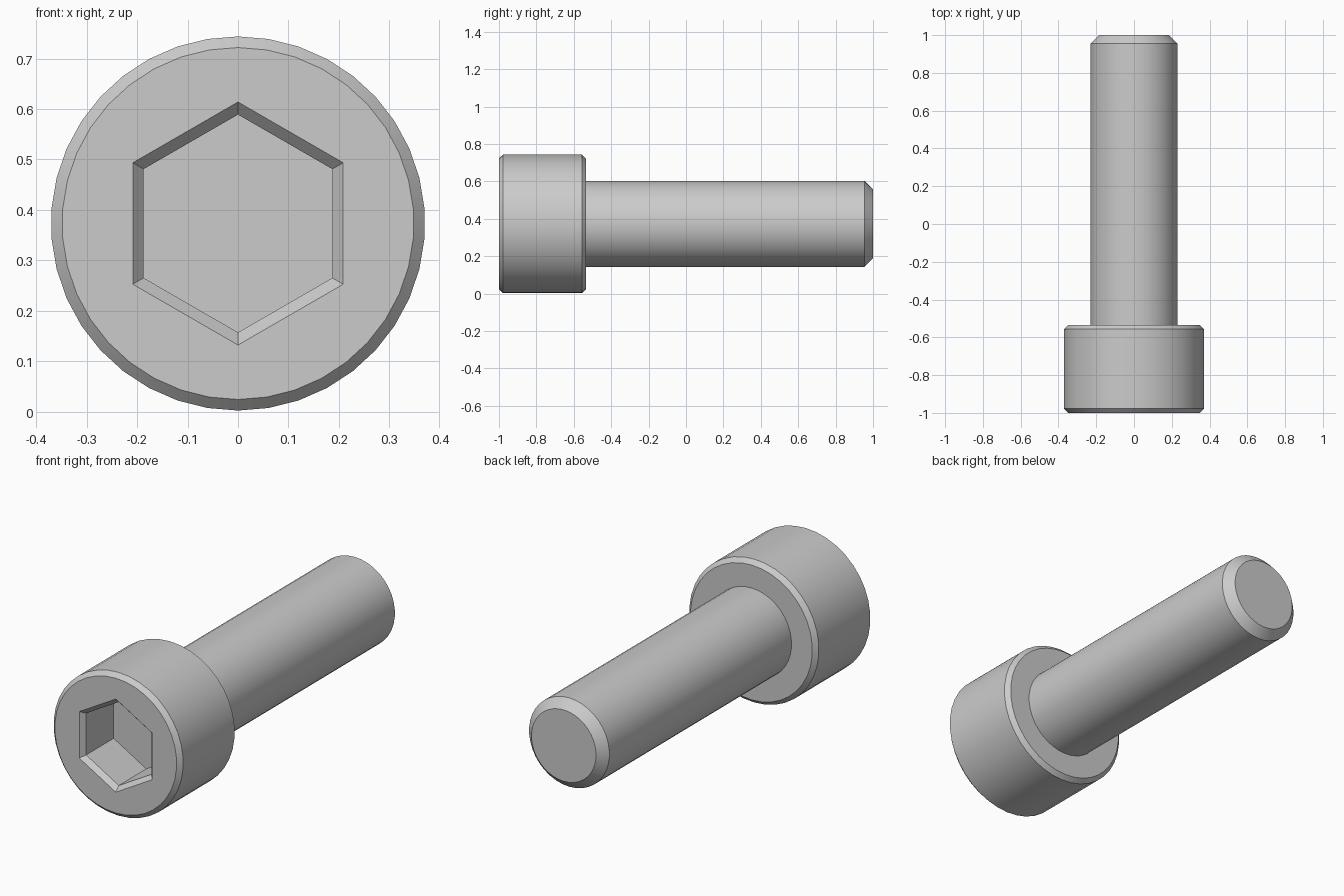
import bpy, bmesh
from math import sin, cos, tau, radians

if "Cube" in bpy.data.objects:
    bpy.data.objects.remove(bpy.data.objects["Cube"])

CENTRE_Z = 0.373
SIDES = 38


def ring(bm, sides, radius, y):
    """Regular polygon of verts around the bolt axis, first corner straight up."""
    return [bm.verts.new((radius * sin(tau * i / sides), y,
                          CENTRE_Z + radius * cos(tau * i / sides)))
            for i in range(sides)]


def loft(bm, sides, profile):
    """Skin a list of (radius, y) stations; returns the rings."""
    rings = [ring(bm, sides, r, y) for r, y in profile]
    for a, b in zip(rings, rings[1:]):
        for i in range(sides):
            j = (i + 1) % sides
            bm.faces.new((a[i], a[j], b[j], b[i]))
    return rings


def loop_edges(bm, verts):
    return [bm.edges.get((verts[i - 1], verts[i])) for i in range(len(verts))]


bm = bmesh.new()

# Chamfered head, stepping down to the shank with its chamfered tip
body = loft(bm, SIDES, [(0.349, -1.0), (0.371, -0.978), (0.371, -0.557), (0.349, -0.535),
                        (0.23, -0.535), (0.23, 0.955), (0.185, 1.0)])
bm.faces.new(body[-1])

# Hexagonal socket with a bevelled mouth and flat floor
socket = loft(bm, 6, [(0.241, -1.0), (0.216, -0.975), (0.216, -0.75)])
bm.faces.new(socket[-1])

# Flat front face between head rim and socket mouth
bmesh.ops.triangle_fill(bm, use_beauty=True,
                        edges=loop_edges(bm, body[0]) + loop_edges(bm, socket[0]))
bmesh.ops.recalc_face_normals(bm, faces=bm.faces)

mesh = bpy.data.meshes.new("socket_head_bolt")
bm.to_mesh(mesh)
bm.free()
bolt = bpy.data.objects.new("socket_head_bolt", mesh)
bpy.context.collection.objects.link(bolt)

# Smooth round sides, crisp chamfers
bpy.context.view_layer.objects.active = bolt
bolt.select_set(True)
bpy.ops.object.shade_smooth_by_angle(angle=radians(30))
